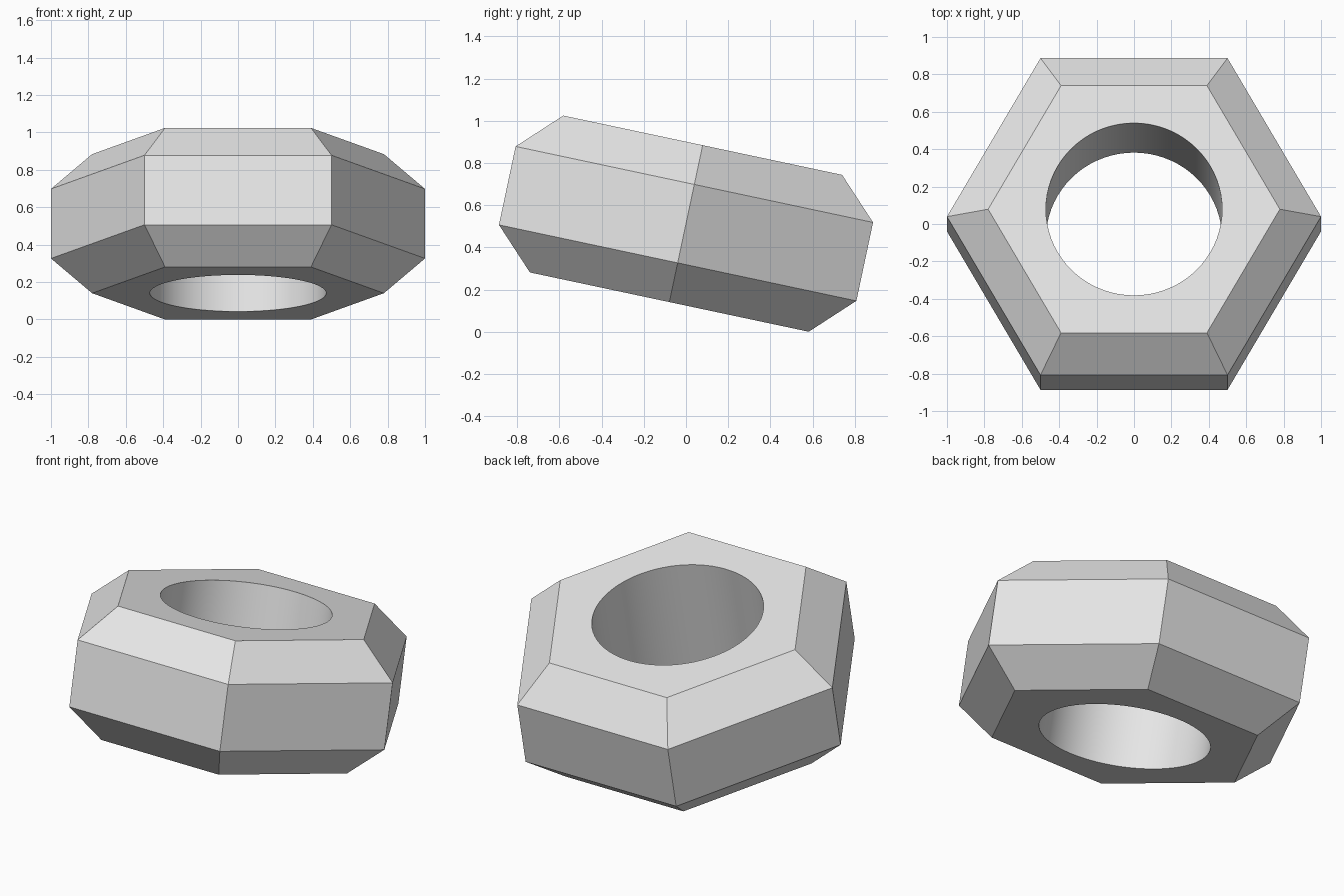
import bpy
import bmesh
import math

cube = bpy.data.objects.get("Cube")
if cube:
    bpy.data.objects.remove(cube, do_unlink=True)

# Dimensions
SIDES = 6
STEPS = 12                      # bore segments per hexagon side
OUTER, FACE, BORE = 1.0, 0.78, 0.471
HALF = 0.38                     # half thickness
SIDE_HALF = 0.19                # half height of the wrench flats
TILT = math.radians(-12)

# Material
steel = bpy.data.materials.new("plain_grey")
steel.use_nodes = True
grey = (0.8, 0.8, 0.8, 1)
steel.diffuse_color = grey
steel.node_tree.nodes["Principled BSDF"].inputs["Base Color"].default_value = grey

bm = bmesh.new()


def ring(radius, z, count):
    """Closed ring of vertices around the nut axis."""
    return [bm.verts.new((radius * math.cos(math.tau * i / count),
                          radius * math.sin(math.tau * i / count), z))
            for i in range(count)]


def wall(low, high, smooth=False):
    """Quads joining two rings of equal count."""
    n = len(low)
    for i in range(n):
        j = (i + 1) % n
        bm.faces.new((low[i], low[j], high[j], high[i])).smooth = smooth


# Outer body: chamfer, flats, chamfer
levels = [ring(r, z, SIDES) for r, z in
          ((FACE, -HALF), (OUTER, -SIDE_HALF), (OUTER, SIDE_HALF), (FACE, HALF))]
for low, high in zip(levels, levels[1:]):
    wall(low, high)

# Smooth bore
bores = [ring(BORE, z, SIDES * STEPS) for z in (-HALF, HALF)]
wall(*bores, smooth=True)

# End faces, one sector per hexagon side
for hexagon, circle in ((levels[0], bores[0]), (levels[-1], bores[1])):
    for i in range(SIDES):
        arc = [circle[(i * STEPS + k) % len(circle)] for k in range(STEPS + 1)]
        bm.faces.new([hexagon[i], hexagon[(i + 1) % SIDES]] + arc[::-1])

bmesh.ops.recalc_face_normals(bm, faces=bm.faces)

# Sharp bore rims
for edge in bm.edges:
    if len({f.smooth for f in edge.link_faces}) > 1:
        edge.smooth = False

mesh = bpy.data.meshes.new("hex_nut")
bm.to_mesh(mesh)
bm.free()
mesh.materials.append(steel)

# Tilted nut resting on its rear lower edge
nut = bpy.data.objects.new("hex_nut", mesh)
bpy.context.collection.objects.link(nut)
nut.rotation_euler.x = TILT
apothem = FACE * math.cos(math.pi / SIDES)
nut.location.z = HALF * math.cos(TILT) + apothem * abs(math.sin(TILT))
